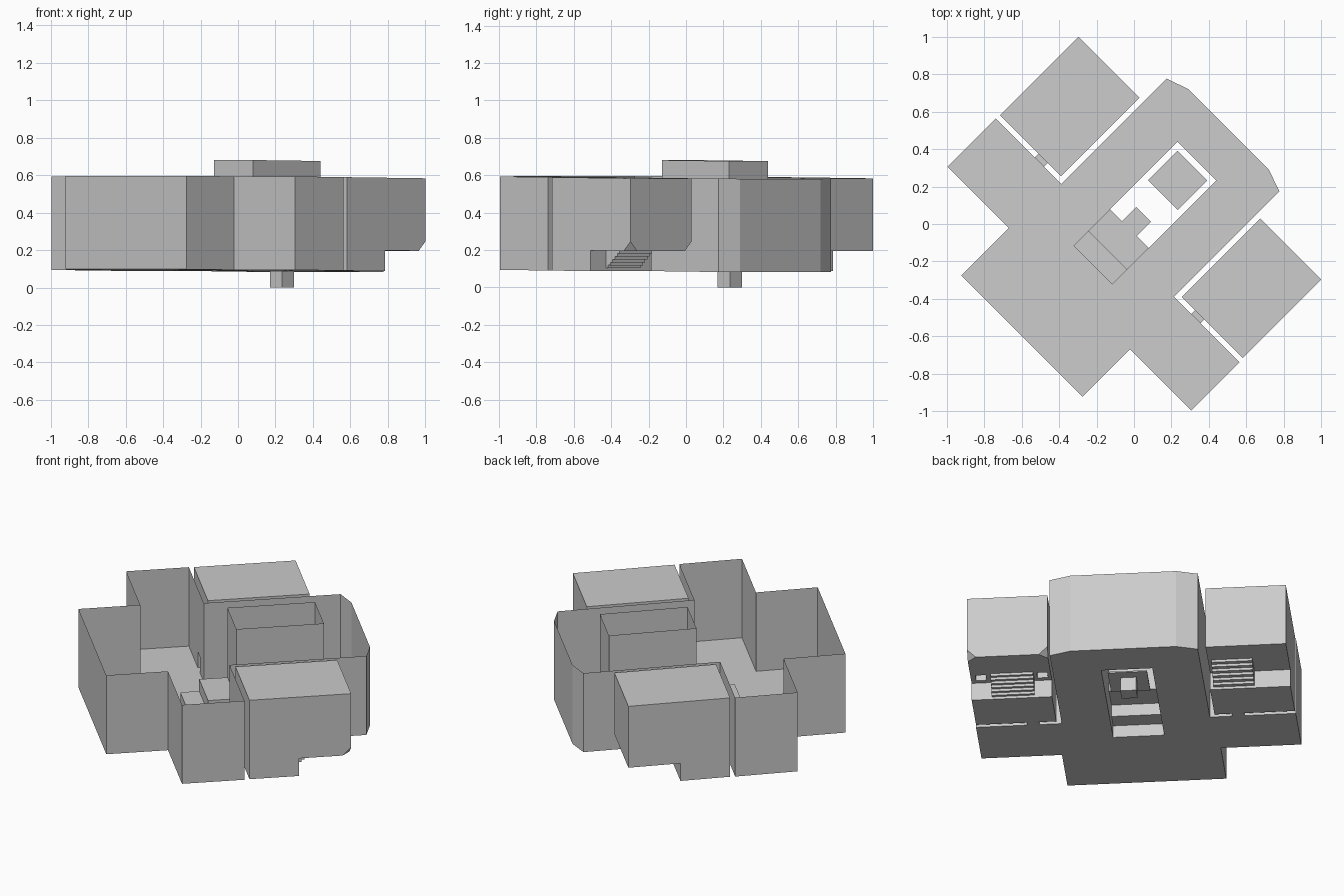
import bpy
import bmesh

if "Cube" in bpy.data.objects:
    bpy.data.objects.remove(bpy.data.objects["Cube"], do_unlink=True)

grey = bpy.data.materials.new("plain_grey")
grey.use_nodes = True
grey.diffuse_color = (0.6, 0.6, 0.6, 1)
grey.node_tree.nodes["Principled BSDF"].inputs["Base Color"].default_value = (0.6, 0.6, 0.6, 1)

R = 0.5 ** 0.5
FLOOR, TOP, LANDING, RAIL = 0.089, 0.588, 0.2, 0.68
PIT_U0, PIT_U1, PIT_V, STAGE_U = -0.035, 0.474, 0.147, -0.31
WING_U, WING_V = -0.124, 0.92
DOOR_A, DOOR_B, DOOR_TOP = 0.555, 0.625, 0.19


def place(u, v, z):
    """Plan axes are turned 45 degrees; the whole build dips slightly along u."""
    return ((u - v) * R, (u + v) * R, z - 0.01 * u)


def finish(name, bm):
    bmesh.ops.remove_doubles(bm, verts=bm.verts, dist=0.0005)
    mesh = bpy.data.meshes.new(name)
    bm.to_mesh(mesh)
    bm.free()
    mesh.materials.append(grey)
    obj = bpy.data.objects.new(name, mesh)
    bpy.context.collection.objects.link(obj)
    return obj


def sheets(name, polygons):
    """Build thin surfaces from (u, v, z) polygons, dropping repeated corners."""
    bm = bmesh.new()
    for poly in polygons:
        pts = [p for i, p in enumerate(poly) if p != poly[i - 1]]
        if len(pts) > 2:
            bm.faces.new([bm.verts.new(place(*p)) for p in pts])
    return finish(name, bm)


def wall(a, b, z0, z1):
    return [(*a, z0), (*b, z0), (*b, z1), (*a, z1)]


def flat(u0, u1, v0, v1, z):
    return [(u0, v0, z), (u1, v0, z), (u1, v1, z), (u0, v1, z)]


def door_wall(u, s, v0, v1):
    """Cross wall with a doorway cut in its lower edge."""
    prof = [(v0, FLOOR), (DOOR_A, FLOOR), (DOOR_A, DOOR_TOP), (DOOR_B, DOOR_TOP),
            (DOOR_B, FLOOR), (v1, FLOOR), (v1, TOP), (v0, TOP)]
    return [(u, s * v, z) for v, z in prof]


# Main hall outline, mirrored about the long axis
half = [(-0.847, 0.457), (-0.488, 0.457), (-0.488, WING_V), (WING_U, WING_V),
        (WING_U, 0.426), (0.672, 0.426), (0.714, 0.304)]
outline = half + [(u, -v) for u, v in reversed(half)]
hall = []
for i, b in enumerate(outline):
    a = outline[i - 1]
    if a[0] == b[0] == WING_U:
        hall.append(door_wall(WING_U, 1 if a[1] > 0 else -1, 0.426, WING_V))
    else:
        hall.append(wall(a, b, FLOOR, TOP))
sheets("hall_walls", hall)

# Hall floor with the long pit opening
bm = bmesh.new()
pit = [(STAGE_U, -PIT_V), (PIT_U1, -PIT_V), (PIT_U1, PIT_V), (STAGE_U, PIT_V)]
for loop in (outline, pit):
    vs = [bm.verts.new(place(u, v, FLOOR)) for u, v in loop]
    for i, v in enumerate(vs):
        bm.edges.new((vs[i - 1], v))
bmesh.ops.triangle_fill(bm, edges=bm.edges[:], use_beauty=True, normal=(0, 0, 1))
finish("hall_floor", bm)

# Raised shaft walls around the pit
sheets("shaft_walls", [
    wall((PIT_U0, -PIT_V), (PIT_U1, -PIT_V), FLOOR, RAIL),
    wall((PIT_U1, -PIT_V), (PIT_U1, PIT_V), FLOOR, RAIL),
    wall((PIT_U1, PIT_V), (PIT_U0, PIT_V), FLOOR, RAIL),
    wall((PIT_U0, PIT_V), (PIT_U0, -PIT_V), 0.24, RAIL)])

# Two broad steps up to the shaft, open underneath
steps = [(STAGE_U, FLOOR), (STAGE_U, 0.165), (-0.2, 0.165), (-0.2, 0.24), (PIT_U0, 0.24)]
stage = [[(a[0], -PIT_V, a[1]), (a[0], PIT_V, a[1]), (b[0], PIT_V, b[1]), (b[0], -PIT_V, b[1])]
         for a, b in zip(steps, steps[1:])]
for s in (-1, 1):
    stage.append([(u, s * PIT_V, z) for u, z in steps + [(PIT_U0, FLOOR)]])
sheets("stage_steps", stage)
sheets("shaft_ledge", [flat(PIT_U0, 0.072, -0.055, 0.055, 0.24)])


# Platform and the post below it
def block(name, u0, u1, v, z0, z1):
    ring = [(u0, -v), (u1, -v), (u1, v), (u0, v)]
    sides = [wall(ring[i - 1], ring[i], z0, z1) for i in range(4)]
    return sheets(name, sides + [flat(u0, u1, -v, v, z) for z in (z0, z1)])


block("lift_platform", 0.218, 0.44, 0.113, FLOOR, FLOOR + 0.008)
block("lift_post", 0.286, 0.378, 0.046, 0.0035, FLOOR)


def side_room(name, s, sa, sb, stair_end, c, alcoves):
    """Closed room with a low floor, a landing, inset stairs and optional corner cuts."""
    u0, um, u1, v0, v1 = -0.095, 0.194, 0.497, 0.455, 0.917
    polys = [flat(u0, u1, v0, v1, TOP), flat(u0, um, v0, v1, FLOOR)]
    # Long walls follow the stepped underside
    for v in (v0, v1):
        prof = [(u0, FLOOR), (um, FLOOR), (um, LANDING), (u1 - c, LANDING),
                (u1, LANDING + c), (u1, TOP), (u0, TOP)]
        polys.append([(u, v, z) for u, z in prof])
        d = c if v == v0 else -c
        if c:
            polys.append([(u1 - c, v, LANDING), (u1, v, LANDING + c), (u1, v + d, LANDING)])
    end = [(v0 + c, LANDING), (v1 - c, LANDING), (v1, LANDING + c), (v1, TOP),
           (v0, TOP), (v0, LANDING + c)]
    polys.append([(u1, v, z) for v, z in end])
    # Landing around the stairwell
    polys.append([(stair_end, v0, LANDING), (u1 - c, v0, LANDING), (u1, v0 + c, LANDING),
                  (u1, v1 - c, LANDING), (u1 - c, v1, LANDING), (stair_end, v1, LANDING)])
    for a, b in ((v0, sa), (sb, v1)):
        polys.append(wall((um, a), (um, b), FLOOR, LANDING))
        mid = (a + b) / 2
        if not alcoves:
            polys.append(flat(um, stair_end, a, b, LANDING))
            continue
        # Small raised alcove in each landing strip
        p, q, w, h = um + 0.03, um + 0.09, 0.03, LANDING + 0.04
        polys += [flat(um, p, a, b, LANDING), flat(q, stair_end, a, b, LANDING),
                  flat(p, q, a, mid - w, LANDING), flat(p, q, mid + w, b, LANDING),
                  flat(p, q, mid - w, mid + w, h)]
        ring = [(p, mid - w), (q, mid - w), (q, mid + w), (p, mid + w)]
        polys += [wall(ring[i - 1], ring[i], LANDING, h) for i in range(4)]
    # Stairs and their cheeks
    n = 7
    run, rise = (stair_end - um) / n, (LANDING - FLOOR) / n
    for i in range(n):
        u, z = um + i * run, FLOOR + i * rise
        polys.append(wall((u, sa), (u, sb), z, z + rise))
        polys.append(flat(u, u + run, sa, sb, z + rise))
        for v in (sa, sb):
            polys.append(wall((u, v), (u + run, v), z + rise, LANDING) if i < n - 1 else [])
    # Doorway wall and the short passage to the hall
    polys = [[(u, s * v, z) for u, v, z in p] for p in polys]
    polys.append(door_wall(u0, s, v0, v1))
    a, b = s * DOOR_A, s * DOOR_B
    polys += [flat(WING_U, u0, a, b, FLOOR), flat(WING_U, u0, a, b, DOOR_TOP),
              wall((WING_U, a), (u0, a), FLOOR, DOOR_TOP),
              wall((WING_U, b), (u0, b), FLOOR, DOOR_TOP)]
    sheets(name, polys)


side_room("left_room", -1, 0.555, 0.8, 0.315, 0.05, True)
side_room("right_room", 1, 0.475, 0.71, 0.37, 0, False)
